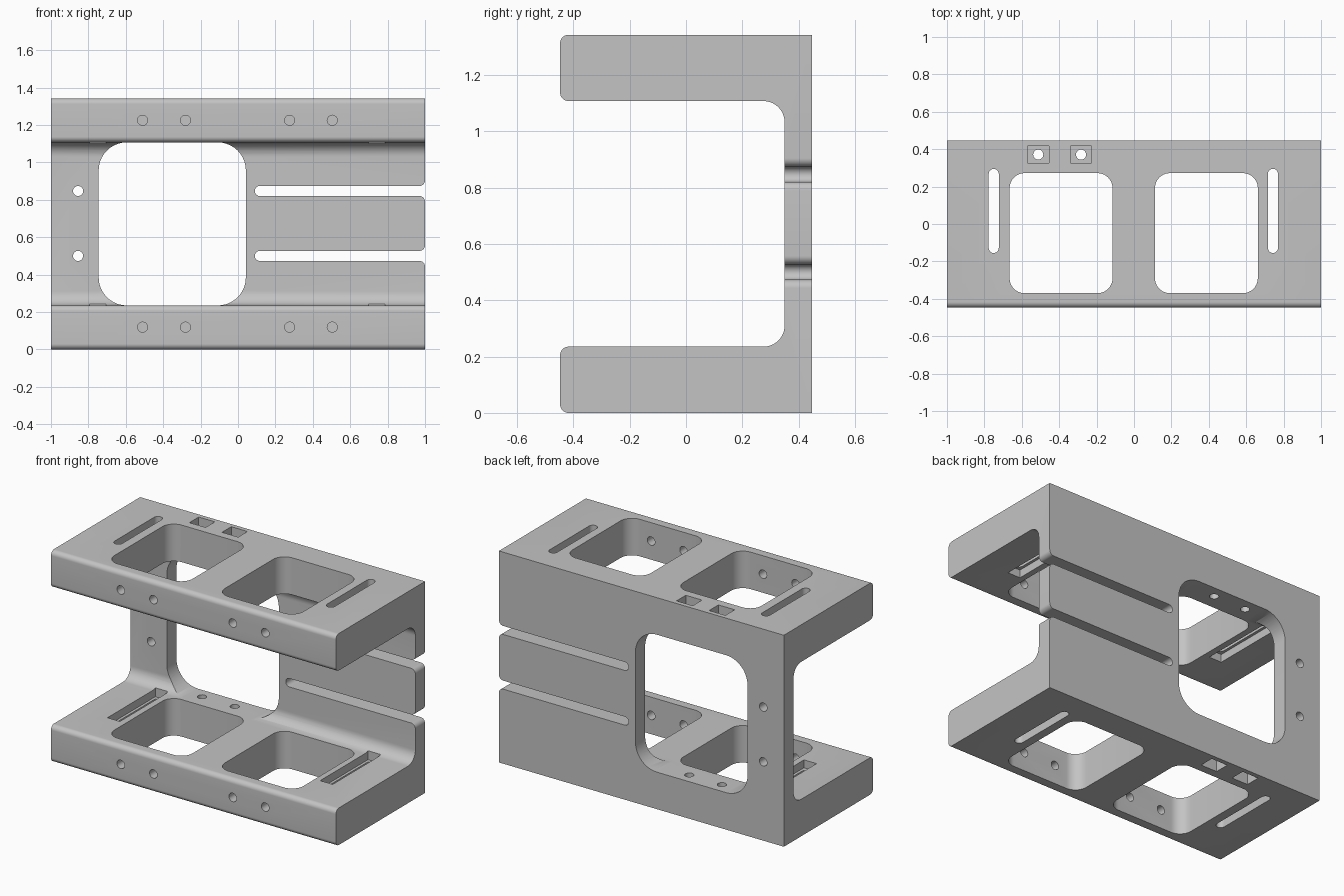
import bpy
import bmesh
from math import cos, sin, pi

if "Cube" in bpy.data.objects:
    bpy.data.objects.remove(bpy.data.objects["Cube"], do_unlink=True)

grey = bpy.data.materials.new("plain grey")
grey.use_nodes = True
COLOUR = (0.55, 0.55, 0.55, 1)
grey.diffuse_color = COLOUR
grey.node_tree.nodes["Principled BSDF"].inputs["Base Color"].default_value = COLOUR

HALF, DEPTH, HEIGHT = 1.0, 0.447, 1.342
SHELF, WALL = 0.235, 0.35          # shelf thickness, front plane of the back wall
CEILING = HEIGHT - SHELF


def arc(cu, cv, r, start, end, n=10):
    """Arc points; angles in quarter turns."""
    angles = [(start + (end - start) * i / n) * pi / 2 for i in range(n + 1)]
    return [(cu + r * cos(a), cv + r * sin(a)) for a in angles]


def rounded(u0, u1, v0, v1, r):
    return (arc(u1 - r, v1 - r, r, 0, 1) + arc(u0 + r, v1 - r, r, 1, 2)
            + arc(u0 + r, v0 + r, r, 2, 3) + arc(u1 - r, v0 + r, r, 3, 4))


def slot(u0, u1, v0, v1):
    """Slot with round ends along v."""
    r = (u1 - u0) / 2
    return arc(u0 + r, v1 - r, r, 0, 2) + arc(u0 + r, v0 + r, r, 2, 4)


def box(u0, u1, v0, v1):
    return [(u0, v0), (u1, v0), (u1, v1), (u0, v1)]


def circle(u, v, r=0.027):
    return arc(u, v, r, 0, 4, 24)[:-1]


def prism(name, outline, axis, lo, hi):
    """Extrude a flat outline along one axis."""
    place = {"x": lambda u, v, w: (w, u, v),
             "y": lambda u, v, w: (u, w, v),
             "z": lambda u, v, w: (u, v, w)}[axis]
    bm = bmesh.new()
    rings = [[bm.verts.new(place(u, v, w)) for u, v in outline] for w in (lo, hi)]
    for ring in rings:
        bm.faces.new(ring)
    n = len(outline)
    for i in range(n):
        j = (i + 1) % n
        bm.faces.new((rings[0][i], rings[0][j], rings[1][j], rings[1][i]))
    bmesh.ops.recalc_face_normals(bm, faces=bm.faces)
    mesh = bpy.data.meshes.new(name)
    bm.to_mesh(mesh)
    bm.free()
    mesh.materials.append(grey)
    obj = bpy.data.objects.new(name, mesh)
    bpy.context.collection.objects.link(obj)
    return obj


# C-shaped bracket body, extruded along its width
lip, fillet = 0.03, 0.075
profile = ([(DEPTH, HEIGHT)]
           + arc(-DEPTH + lip, HEIGHT - lip, lip, 1, 2)
           + arc(-DEPTH + lip, CEILING + lip, lip, 2, 3)
           + arc(WALL - fillet, CEILING - fillet, fillet, 1, 0)
           + arc(WALL - fillet, SHELF + fillet, fillet, 0, -1)
           + arc(-DEPTH + lip, SHELF - lip, lip, 1, 2)
           + arc(-DEPTH + lip, lip, lip, 2, 3)
           + [(DEPTH, 0)])
body = prism("bracket_body", profile, "x", -HALF, HALF)
bpy.context.view_layer.objects.active = body
body.select_set(True)


def cut(outline, axis, lo, hi):
    cutter = prism("cutter", outline, axis, lo, hi)
    cutter.hide_render = True
    mod = body.modifiers.new("cut", "BOOLEAN")
    mod.operation = "DIFFERENCE"
    mod.solver = "EXACT"
    mod.object = cutter
    bpy.ops.object.modifier_apply(modifier=mod.name)
    bpy.data.objects.remove(cutter, do_unlink=True)


BELOW, ABOVE = -0.1, HEIGHT + 0.1

# Opening in the back wall
cut(rounded(-0.745, 0.042, SHELF, CEILING, 0.15), "y", 0.25, 0.6)

# Openings, strap slots and wider slot recesses in both shelves
for x in (-0.39, 0.387):
    cut(rounded(x - 0.275, x + 0.275, -0.37, 0.272, 0.08), "z", BELOW, ABOVE)
for x in (-0.75, 0.743):
    cut(box(x - 0.044, x + 0.044, -0.175, 0.305), "z", SHELF - 0.05, CEILING + 0.05)
    cut(slot(x - 0.027, x + 0.027, -0.155, 0.295), "z", BELOW, ABOVE)

# Square nut pockets with bolt holes
for x in (-0.512, -0.283):
    square = box(x - 0.057, x + 0.057, 0.325, 0.418)
    cut(square, "z", BELOW, 0.1)
    cut(square, "z", HEIGHT - 0.1, ABOVE)
    cut(circle(x, 0.371), "z", BELOW, ABOVE)

# Bolt holes in the front lips
for x in (-0.51, -0.281, 0.276, 0.504):
    for z in (0.119, HEIGHT - 0.117):
        cut(circle(x, z), "y", -0.6, -0.3)

# Wall holes, and open slots with rounded mouths
for z in (0.5, 0.847):
    cut(circle(-0.855, z), "y", 0.2, 0.6)
    h, r = 0.027, 0.03
    outline = ([(HALF + 0.1, z - h - r)]
               + arc(HALF - r, z - h - r, r, 0, 1)
               + arc(0.09 + h, z, h, 3, 1)
               + arc(HALF - r, z + h + r, r, 3, 4)
               + [(HALF + 0.1, z + h + r)])
    cut(outline, "y", 0.2, 0.6)

bpy.ops.object.shade_smooth_by_angle()
